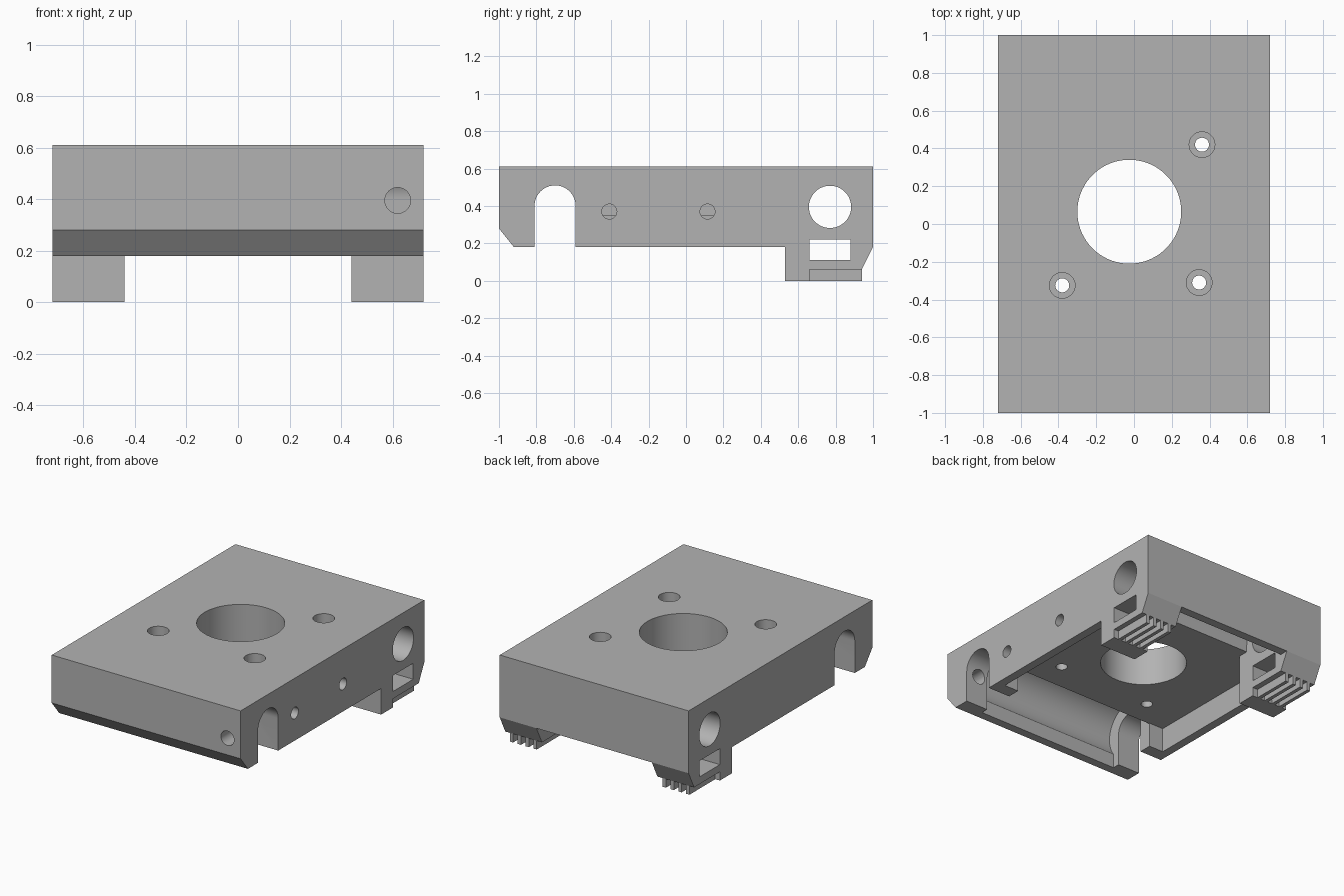
import bpy, bmesh, math

cube = bpy.data.objects.get("Cube")
if cube:
    bpy.data.objects.remove(cube)

grey = bpy.data.materials.new("plain grey")
grey.use_nodes = True
grey.diffuse_color = (0.45, 0.45, 0.45, 1)
grey.node_tree.nodes["Principled BSDF"].inputs["Base Color"].default_value = (0.45, 0.45, 0.45, 1)

AXES = {"x": lambda a, b, c: (c, a, b),
        "y": lambda a, b, c: (a, c, b),
        "z": lambda a, b, c: (a, b, c)}


def prism(name, profile, start, end, axis="x"):
    """Extrude a closed 2D profile along an axis."""
    bm = bmesh.new()
    place = AXES[axis]
    face = bm.faces.new([bm.verts.new(place(a, b, start)) for a, b in profile])
    out = bmesh.ops.extrude_face_region(bm, geom=[face])
    shift = place(0, 0, end - start)
    bmesh.ops.translate(bm, vec=shift,
                        verts=[v for v in out["geom"] if isinstance(v, bmesh.types.BMVert)])
    bmesh.ops.recalc_face_normals(bm, faces=bm.faces)
    mesh = bpy.data.meshes.new(name)
    bm.to_mesh(mesh)
    bm.free()
    mesh.materials.append(grey)
    obj = bpy.data.objects.new(name, mesh)
    bpy.context.collection.objects.link(obj)
    return obj


# Main block: side profile (y, z) with front chamfer and rear legs
body = prism("carriage_body",
             [(-1, .61), (1, .61), (1, .18), (.94, .06), (.94, 0),
              (.53, 0), (.53, .18), (-.92, .18), (-1, .28)], -.72, .72)
bpy.context.view_layer.objects.active = body
body.select_set(True)


def cut(tool):
    tool.hide_render = True
    mod = body.modifiers.new(tool.name, "BOOLEAN")
    mod.operation = "DIFFERENCE"
    mod.solver = "EXACT"
    mod.object = tool
    bpy.ops.object.modifier_apply(modifier=mod.name)
    bpy.data.objects.remove(tool)


def cut_box(name, x, y, z):
    cut(prism(name, [(x[0], y[0]), (x[1], y[0]), (x[1], y[1]), (x[0], y[1])], z[0], z[1], "z"))


def cut_hole(name, centre, radius, start, end, axis, sides=48):
    ring = [(centre[0] + radius * math.cos(math.tau * i / sides),
             centre[1] + radius * math.sin(math.tau * i / sides)) for i in range(sides)]
    cut(prism(name, ring, start, end, axis))


# Gap between the two rear legs
cut_box("leg_gap", (-.44, .44), (.5, 1.1), (-.1, .18))

# Underside pocket below the mounting plate
cut_box("pocket", (-.66, .66), (-.5, .53), (.1, .35))
cut_box("pocket_rear", (-.44, .44), (.5, .62), (.1, .35))

# Front bearing seat with its open underside, and the narrower rod slot
cut_hole("front_bearing_seat", (-.7, .4), .2, -.55, .55, "x", 64)
cut_box("front_seat_mouth", (-.55, .55), (-.86, -.49), (.1, .35))
cut_hole("front_rod_hole", (-.7, .4), .11, -.8, .8, "x")
cut_box("front_rod_slot", (-.8, .8), (-.81, -.59), (.1, .4))

# Rear bearing seat, rod hole and belt window
cut_hole("rear_bearing_seat", (.77, .4), .17, -.44, .44, "x", 64)
cut_box("rear_seat_mouth", (-.44, .44), (.6, .94), (.1, .4))
cut_hole("rear_rod_hole", (.77, .395), .113, -.8, .8, "x")
cut_box("belt_window", (-.8, .8), (.66, .88), (.11, .22))

# Belt grip teeth under each leg
for side in (-1, 1):
    for i in range(5):
        outer = .75 if i == 0 else .72 - .06 * i
        inner = .42 if i == 4 else .685 - .06 * i
        cut_box("tooth_groove", sorted((side * inner, side * outer)), (.66, 1.1), (-.1, .06))

# Central opening and counterbored screw holes
cut_hole("centre_opening", (-.025, .065), .275, .1, .8, "z", 72)
for spot in ((.36, .42), (.345, -.31), (-.38, -.325)):
    cut_hole("screw_hole", spot, .037, .1, .8, "z", 32)
    cut_hole("screw_head", spot, .068, .46, .8, "z", 32)

# Small holes in the left flank and the front
for y in (-.41, .115):
    cut_hole("flank_hole", (y, .37), .04, .58, .8, "x", 32)
cut_hole("front_hole", (.62, .395), .05, -1.1, -.75, "y", 32)

bpy.ops.object.shade_smooth_by_angle(angle=math.radians(25))
